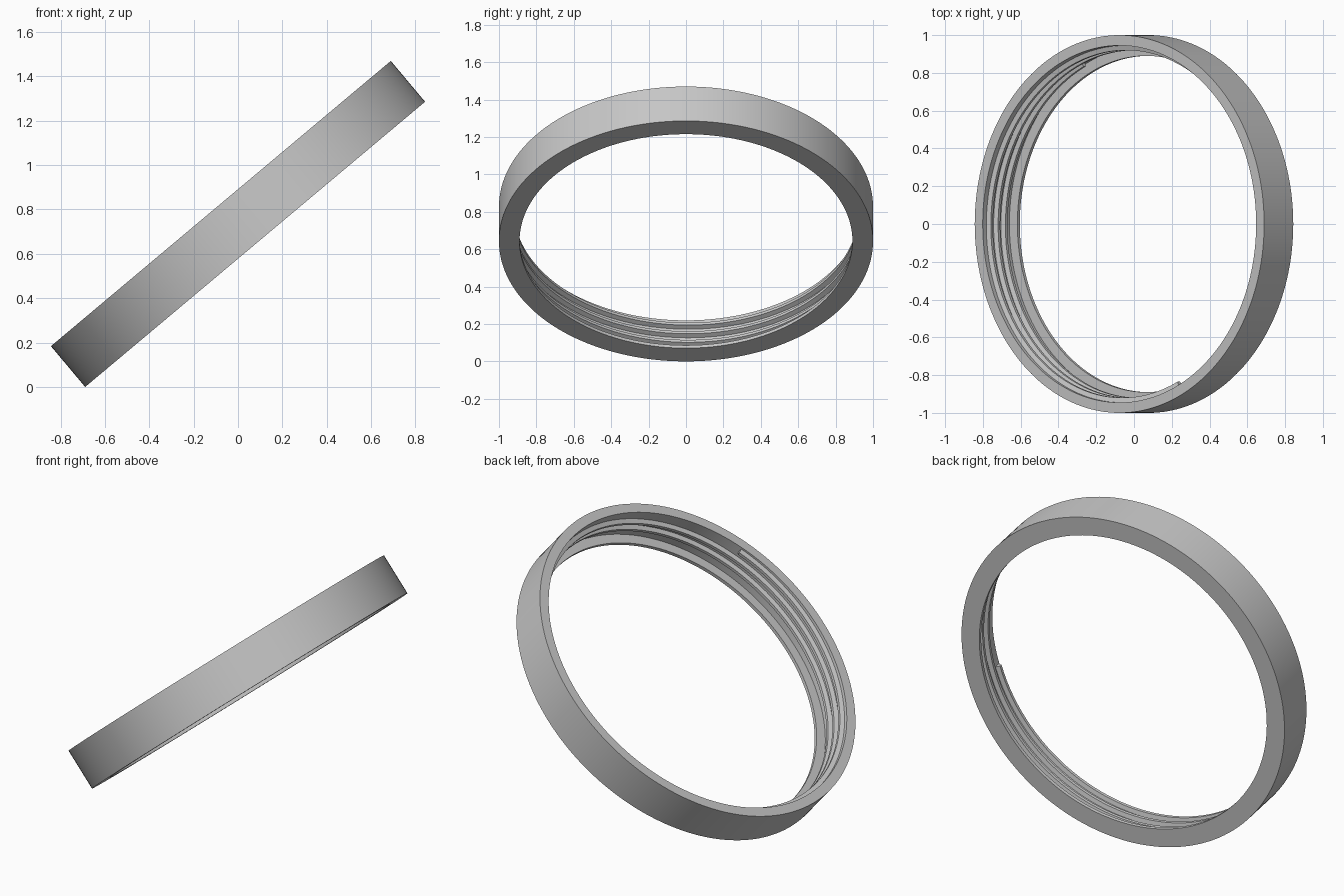
import bpy, bmesh, math
from mathutils import Matrix

cube = bpy.data.objects.get("Cube")
if cube:
    bpy.data.objects.remove(cube, do_unlink=True)

TILT = math.radians(40)
HALF = 0.12          # half height of the band
WALL, CREST, LIP = 0.945, 0.92, 0.89

grey = bpy.data.materials.new("light grey")
grey.use_nodes = True
color = (0.58, 0.58, 0.58, 1)
grey.diffuse_color = color
grey.node_tree.nodes["Principled BSDF"].inputs["Base Color"].default_value = color

# Lay the ring over at its tilt and rest it on the ground
lift = math.sin(TILT) + HALF * math.cos(TILT)
placement = Matrix.Translation((0, 0, lift)) @ Matrix.Rotation(-TILT, 4, "Y")


def sweep(name, profile, steps, start, turns, pitch, closed):
    """Sweep a (radius, height) section around the axis, rising by pitch per turn."""
    bm = bmesh.new()
    rows = []
    for i in range(steps if closed else steps + 1):
        t = turns * i / steps
        a = start + math.tau * t
        rows.append([bm.verts.new((r * math.cos(a), r * math.sin(a), h + pitch * t))
                     for r, h in profile])
    n = len(profile)
    for i in range(steps):
        row, nxt = rows[i], rows[(i + 1) % len(rows)]
        for j in range(n):
            k = (j + 1) % n
            bm.faces.new((row[j], nxt[j], nxt[k], row[k]))
    if not closed:
        bm.faces.new(rows[0])
        bm.faces.new(rows[-1])
    bmesh.ops.recalc_face_normals(bm, faces=bm.faces)
    mesh = bpy.data.meshes.new(name)
    bm.to_mesh(mesh)
    bm.free()
    mesh.materials.append(grey)
    obj = bpy.data.objects.new(name, mesh)
    bpy.context.collection.objects.link(obj)
    obj.matrix_world = placement
    bpy.ops.object.select_all(action="DESELECT")
    obj.select_set(True)
    bpy.context.view_layer.objects.active = obj
    bpy.ops.object.shade_smooth_by_angle(angle=math.radians(25))


# Outer band with a narrow inward lip at its lower edge
sweep("ring_band",
      [(1, -HALF), (1, HALF), (WALL, HALF), (WALL, -0.1), (LIP, -0.1), (LIP, -HALF)],
      192, 0, 1, 0, True)

# Internal screw thread
sweep("screw_thread",
      [(WALL + 0.01, -0.075), (CREST, -0.065), (CREST, -0.048), (WALL + 0.01, -0.038)],
      300, math.radians(115), 2.5, 0.06, False)
